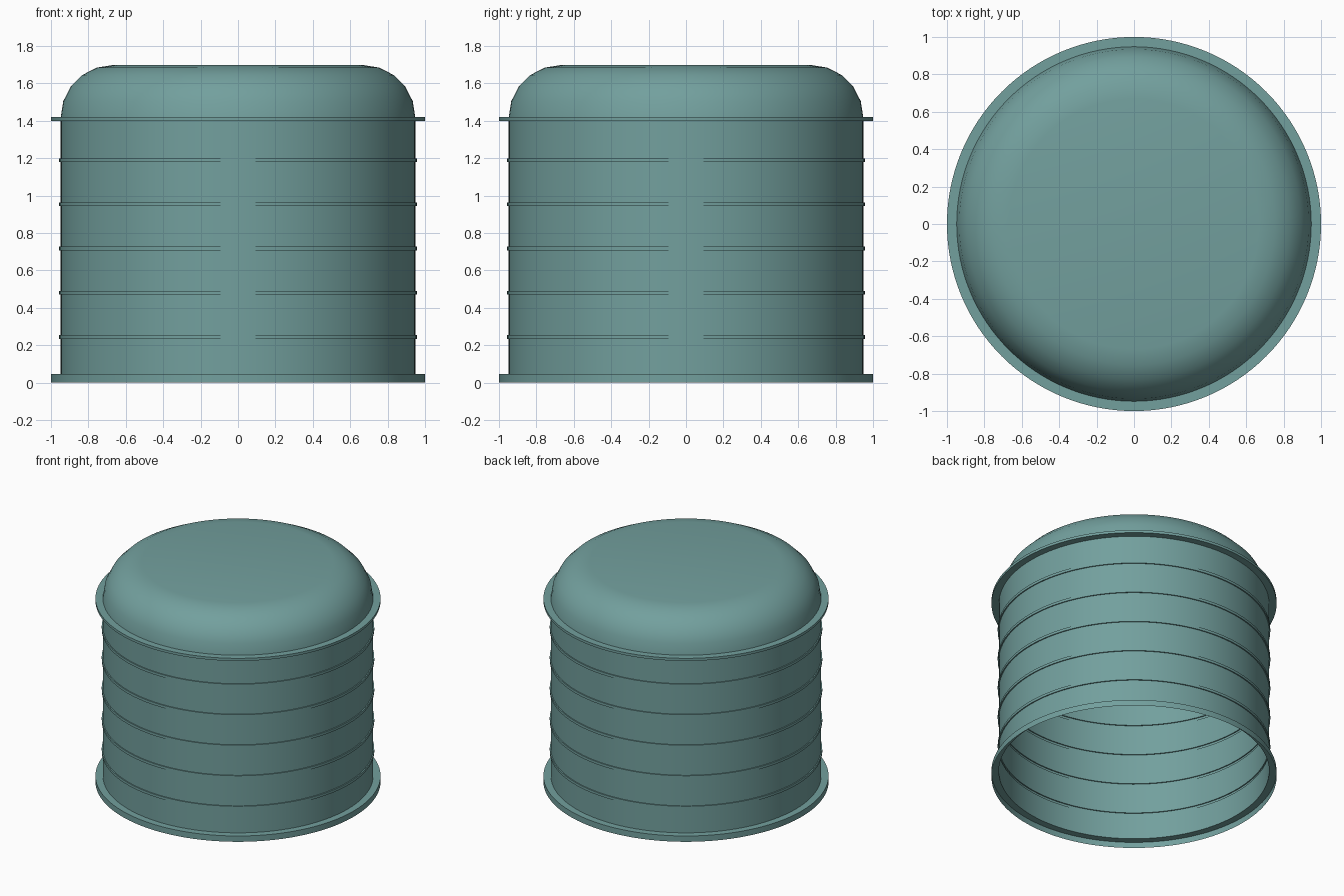
import bpy, bmesh
from math import sin, cos, pi, radians

if "Cube" in bpy.data.objects:
    bpy.data.objects.remove(bpy.data.objects["Cube"])

SIDES = 128
R, RIM, RIB = 0.948, 1.0, 0.956


def lathe(name, profile, mat):
    """Revolve an (r, z) outline about z into an open sheet; r = 0 closes it."""
    bm = bmesh.new()
    rings = []
    for r, z in profile:
        if r == 0:
            rings.append([bm.verts.new((0, 0, z))] * SIDES)
        else:
            rings.append([bm.verts.new((r * cos(2 * pi * j / SIDES),
                                        r * sin(2 * pi * j / SIDES), z))
                          for j in range(SIDES)])
    for low, up in zip(rings, rings[1:]):
        for j in range(SIDES):
            k = (j + 1) % SIDES
            quad = [low[j], low[k], up[k], up[j]]
            bm.faces.new(list(dict.fromkeys(quad)))
    mesh = bpy.data.meshes.new(name)
    bm.to_mesh(mesh)
    bm.free()
    obj = bpy.data.objects.new(name, mesh)
    bpy.context.collection.objects.link(obj)
    mesh.materials.append(mat)
    bpy.ops.object.select_all(action='DESELECT')
    obj.select_set(True)
    bpy.context.view_layer.objects.active = obj
    bpy.ops.object.shade_smooth_by_angle(angle=radians(30))
    return obj


teal = bpy.data.materials.new("teal")
teal.diffuse_color = (0.17, 0.35, 0.34, 1)
teal.use_nodes = True
teal.node_tree.nodes["Principled BSDF"].inputs["Base Color"].default_value = teal.diffuse_color

# Base rim: outer lip, open underneath
lathe("base_rim", [(RIM, 0), (RIM, 0.045), (R, 0.045)], teal)

# Drum wall: thin sheet with five pressed ribs
wall = [(R, 0.045)]
for i in range(1, 6):
    z = 0.008 + 0.2363 * i
    wall += [(R, z - 0.01), (RIB, z - 0.01), (RIB, z + 0.01), (R, z + 0.01)]
wall.append((R, 1.4))
lathe("drum_wall", wall, teal)

# Top rim: thin flange between wall and cap
lathe("top_rim", [(R, 1.4), (RIM, 1.4), (RIM, 1.42), (R, 1.42)], teal)

# Cap: rounded shoulder in five steps, flat top
fillet = 0.28
cap = [(R - fillet + fillet * cos(radians(a)), 1.418 + fillet * sin(radians(a)))
       for a in range(0, 91, 18)]
cap.append((0, 1.418 + fillet))
lathe("domed_cap", cap, teal)
